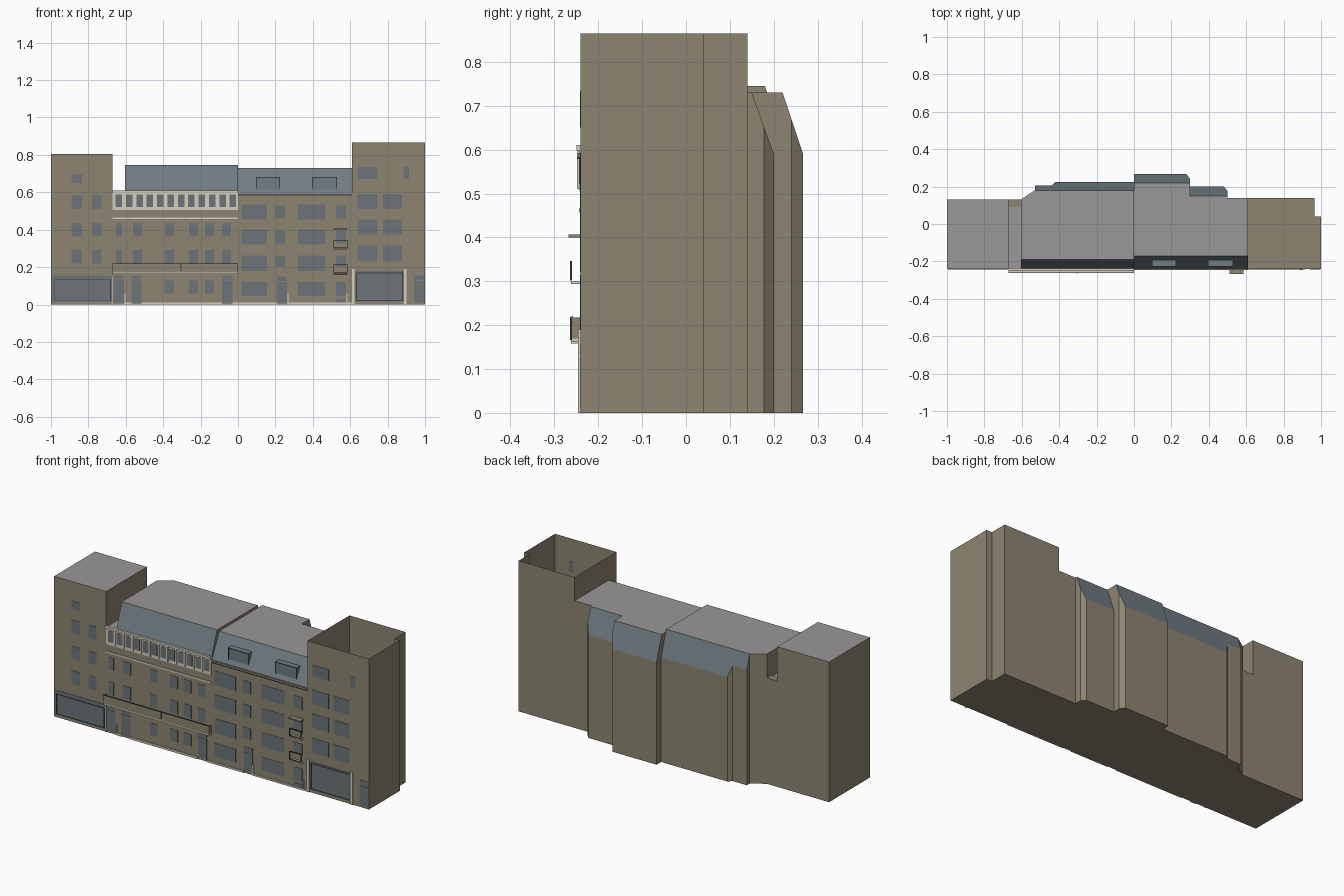
import bpy, bmesh
from mathutils import Vector

if "Cube" in bpy.data.objects:
    bpy.data.objects.remove(bpy.data.objects["Cube"])


def material(name, rgb):
    m = bpy.data.materials.new(name)
    m.diffuse_color = (*rgb, 1)
    m.use_nodes = True
    m.node_tree.nodes["Principled BSDF"].inputs["Base Color"].default_value = m.diffuse_color
    return m


WALL = material("tan stone", (0.27, 0.235, 0.17))
ROOF = material("grey flat roof", (0.32, 0.31, 0.31))
SLATE = material("blue grey slate", (0.165, 0.205, 0.23))
GLASS = material("window glass", (0.15, 0.175, 0.19))
CREAM = material("cream trim", (0.66, 0.62, 0.52))
DARK = material("dark metal", (0.05, 0.053, 0.053))
FRONT = -0.24


def finish(name, bm, mats):
    me = bpy.data.meshes.new(name)
    bm.to_mesh(me)
    bm.free()
    for m in mats:
        me.materials.append(m)
    ob = bpy.data.objects.new(name, me)
    bpy.context.collection.objects.link(ob)
    return ob


def block(name, plan, top, slopes=(), open_top=False):
    """Extruded plan, cut by slopes given as (y, z) low to (y, z) high."""
    bm = bmesh.new()
    base = bm.faces.new([bm.verts.new((x, y, 0)) for x, y in plan])
    ext = bmesh.ops.extrude_face_region(bm, geom=[base], use_keep_orig=True)
    for v in ext["geom"]:
        if isinstance(v, bmesh.types.BMVert):
            v.co.z = top
    bmesh.ops.recalc_face_normals(bm, faces=bm.faces[:])
    for (y0, z0), (y1, z1) in slopes:
        n = Vector((0, z1 - z0, y0 - y1))
        if n.z < 0:
            n = -n
        bmesh.ops.bisect_plane(bm, geom=bm.verts[:] + bm.edges[:] + bm.faces[:],
                               plane_co=(0, y0, z0), plane_no=n, clear_outer=True)
        bmesh.ops.holes_fill(bm, edges=[e for e in bm.edges if e.is_boundary])
        bmesh.ops.recalc_face_normals(bm, faces=bm.faces[:])
    bm.normal_update()
    # flat tops are roofing, slopes are slate, the rest is stone
    for f in bm.faces:
        f.material_index = 1 if f.normal.z > 0.9 else 2 if f.normal.z > 0.15 else 0
    if open_top:
        bmesh.ops.delete(bm, geom=[f for f in bm.faces if f.normal.z > 0.9],
                         context="FACES_ONLY")
    return finish(name, bm, (WALL, ROOF, SLATE))


def boxes(name, mat, items):
    """Boxes given as (x0, x1, y0, y1, z0, z1) in one object."""
    bm = bmesh.new()
    for x0, x1, y0, y1, z0, z1 in items:
        for v in bmesh.ops.create_cube(bm, size=1)["verts"]:
            v.co = Vector(((x0 + x1) / 2 + v.co.x * (x1 - x0),
                           (y0 + y1) / 2 + v.co.y * (y1 - y0),
                           (z0 + z1) / 2 + v.co.z * (z1 - z0)))
    return finish(name, bm, (mat,))


def plates(name, mat, rects, depth=0.002):
    """Thin plates on the facade given as (x0, x1, z0, z1)."""
    return boxes(name, mat, [(a, b, FRONT - depth, FRONT + 0.001, c, d) for a, b, c, d in rects])


def grid(cols, rows):
    return [(*c, *r) for c in cols for r in rows]


def frame(x0, x1, z0, z1, t):
    return [(x0, x0 + t, z0, z1), (x1 - t, x1, z0, z1), (x0 + t, x1 - t, z1 - t, z1),
            (x0 + t, x1 - t, z0, z0 + t)]


# Main building masses
block("left_tower", [(-1, FRONT), (-.67, FRONT), (-.67, .13), (-1, .13)], .805)
block("left_link", [(-.67, FRONT), (-.605, FRONT), (-.605, .13), (-.67, .13)], .6)
block("left_wing", [(-.605, FRONT), (0, FRONT), (0, .225), (-.42, .225), (-.44, .205),
                    (-.53, .205), (-.53, .18), (-.605, .13)], .745,
      [((FRONT, .605), (-.19, .745)), ((.225, .6), (.18, .745))])
block("right_wing_deep", [(0, FRONT), (.3, FRONT), (.3, .24), (.28, .267), (0, .267)], .73,
      [((FRONT, .585), (-.17, .73)), ((.267, .59), (.22, .73))])
block("right_wing_middle", [(.3, FRONT), (.5, FRONT), (.5, .178), (.48, .2), (.3, .2)], .73,
      [((FRONT, .585), (-.17, .73)), ((.2, .59), (.15, .73))])
block("right_wing_end", [(.5, FRONT), (.61, FRONT), (.61, .14), (.5, .14)], .73,
      [((FRONT, .585), (-.17, .73))])
block("right_tower", [(.61, FRONT), (1, FRONT), (1, .04), (.965, .04), (.965, .14), (.61, .14)],
      .865, open_top=True)
boxes("link_back_parapet", WALL, [(-.67, -.605, .09, .13, .6, .608)])

# Upper windows
plates("left_tower_windows", GLASS, [(-.89, -.835, .65, .695)] + grid(
    [(-.89, -.835), (-.78, -.73)], [(.51, .585), (.365, .435), (.22, .295)]))
left_cols = [(-.39, -.343), (-.262, -.214), (-.176, -.128)]
plates("left_wing_windows", GLASS, grid(
    left_cols + [(-.652, -.62), (-.561, -.513), (-.086, -.037)],
    [(.365, .435), (.22, .295)]) + grid(left_cols, [(.06, .128)]))
plates("right_wing_windows", GLASS, grid(
    [(.02, .155), (.32, .465)], [(.455, .535), (.32, .4), (.18, .262), (.045, .12)]) + grid(
    [(.2, .25), (.523, .577)], [(.46, .53), (.325, .395), (.2, .262)]) + [(.523, .577, .045, .12)])
plates("right_tower_windows", GLASS, grid(
    [(.64, .745), (.775, .877)], [(.51, .592), (.375, .455), (.23, .315)])
    + [(.64, .745, .67, .735), (.885, .915, .67, .735)])

# Doors and shopfronts
plates("doors", GLASS, [(-.665, -.61, .01, .13), (-.57, -.515, .01, .128), (-.085, -.03, .01, .128),
                        (.208, .262, .01, .12), (.523, .577, .01, .03), (.94, .998, .01, .125)])
plates("door_transoms", GLASS, [(-.665, -.61, .135, .155), (-.57, -.515, .134, .155),
                                (-.085, -.03, .134, .155), (.208, .262, .127, .15),
                                (.94, .998, .132, .155)])
plates("left_shopfront", GLASS, [(-.995, -.675, .015, .155)])
plates("left_shopfront_frame", DARK, frame(-.985, -.68, .018, .135, .004), .004)
plates("right_shopfront", GLASS, [(.625, .888, .015, .178)])
plates("right_shopfront_frame", DARK, frame(.632, .882, .02, .17, .004), .004)
plates("right_shopfront_piers", CREAM, [(.609, .622, 0, .19), (.888, .9, 0, .19)], .006)
plates("base_course", CREAM, [(-.61, -.57, 0, .012), (-.515, -.085, 0, .012),
                              (-.03, .208, 0, .01), (.262, .609, 0, .01)], .005)
plates("door_jambs", CREAM, [(-.672, -.667, 0, .15), (-.607, -.602, 0, .06),
                             (.264, .27, 0, .06), (.58, .586, 0, .06)], .005)

# Attic gallery on the left wing
plates("gallery_band", CREAM, [(-.67, 0, .505, .6)], .003)
pitch = .0555
plates("gallery_windows", GLASS, [(-.655 + i * pitch, -.62 + i * pitch, .522, .588)
                                  for i in range(12)], .004)
plates("gallery_columns", CREAM, [(-.614 + i * pitch, -.606 + i * pitch, .51, .6)
                                  for i in range(11)], .008)
boxes("gallery_cornice", CREAM, [(-.672, 0, -.25, -.235, .598, .61)])
plates("string_course", CREAM, [(-.67, 0, .457, .466)], .004)

# Long balcony
boxes("long_balcony", WALL, [(-.672, 0, -.262, -.258, .17, .217),
                             (-.672, -.668, -.258, FRONT, .17, .217),
                             (-.004, 0, -.258, FRONT, .17, .217)])
boxes("long_balcony_floor", CREAM, [(-.672, 0, -.262, FRONT, .163, .17)])
boxes("long_balcony_rail", DARK, [(-.672, 0, -.263, -.258, .217, .22),
                                  (-.308, -.303, -.264, -.262, .18, .217)])

# Small balconies on the right wing
boxes("small_balcony_floors", CREAM, [(.51, .585, -.262, FRONT, z, z + .006)
                                      for z in (.158, .294)])
rails = [(.51, .585, -.264, -.26, z, z + .004) for z in (.166, .21, .302, .342)]
rails += [(x, x + .003, -.264, -.26, z, z + .042) for x in (.51, .582) for z in (.168, .302)]
boxes("small_balcony_rails", DARK, rails)
boxes("window_hood", WALL, [(.51, .585, -.268, FRONT, .4, .407)])

# Eaves and dormers
boxes("right_eaves", WALL, [(0, .61, -.246, -.222, .583, .592)])
boxes("eaves_gutter", DARK, [(0, .61, -.247, FRONT, .579, .583)])
dormers = [(.095, .225), (.395, .53)]
boxes("dormers", SLATE, [(a, b, -.225, -.19, .602, .682) for a, b in dormers])
boxes("dormer_trim", DARK, [(a + p, a + q, -.227, -.224, c, d) for a, b in dormers
                            for p, q, c, d in [(0, .004, .602, .682), (b - a - .004, b - a, .602, .682),
                                               (0, b - a, .678, .682), (0, b - a, .602, .606)]])
